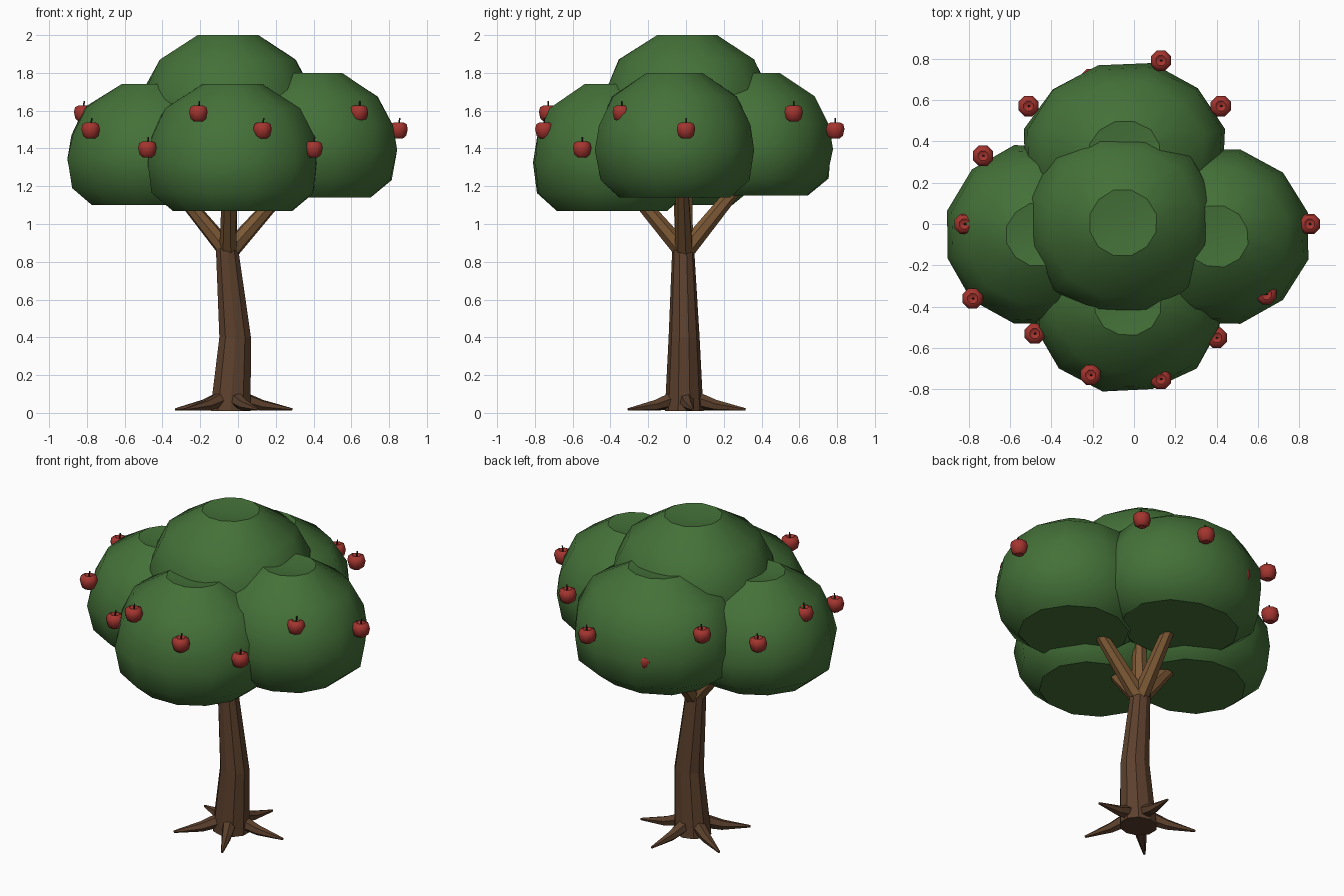
import bpy, bmesh, math, random
from mathutils import Vector

if "Cube" in bpy.data.objects:
    bpy.data.objects.remove(bpy.data.objects["Cube"])

random.seed(4)


def material(name, rgb):
    m = bpy.data.materials.new(name)
    m.diffuse_color = (*rgb, 1)
    m.use_nodes = True
    m.node_tree.nodes["Principled BSDF"].inputs["Base Color"].default_value = m.diffuse_color
    return m


LEAF = material("leaf green", (0.058, 0.165, 0.040))
BARK = material("bark brown", (0.108, 0.052, 0.026))
BRANCH = material("light wood", (0.205, 0.100, 0.036))
APPLE = material("apple red", (0.37, 0.035, 0.028))
STEM = material("stem brown", (0.04, 0.02, 0.01))


def loft(name, rings, sides, mat, smooth=False, wobble=0.0, dip=None):
    """Skin elliptical rings (centre, axis u, axis v) and close both ends."""
    bm = bmesh.new()
    rows = []
    for c, u, v in rings:
        row = []
        for i in range(sides):
            a = math.tau * (i + 0.5) / sides
            k = 1 + random.uniform(-wobble, wobble)
            row.append(bm.verts.new(c + u * math.cos(a) * k + v * math.sin(a) * k))
        rows.append(row)
    for lo, hi in zip(rows, rows[1:]):
        for i in range(sides):
            j = (i + 1) % sides
            bm.faces.new((lo[i], lo[j], hi[j], hi[i]))
    bm.faces.new(rows[0][::-1])
    if dip is None:
        bm.faces.new(rows[-1])
    else:
        tip = bm.verts.new(rings[-1][0] - Vector((0, 0, dip)))
        for i in range(sides):
            bm.faces.new((rows[-1][i], rows[-1][(i + 1) % sides], tip))
    bmesh.ops.recalc_face_normals(bm, faces=bm.faces[:])
    # Smooth sides with crisp rims at the bottom and the top cap
    for f in bm.faces:
        f.smooth = smooth
    for row in (rows[0], rows[-1]):
        for i in range(sides):
            bm.edges.get((row[i], row[(i + 1) % sides])).smooth = False
    me = bpy.data.meshes.new(name)
    bm.to_mesh(me)
    bm.free()
    me.materials.append(mat)
    ob = bpy.data.objects.new(name, me)
    bpy.context.collection.objects.link(ob)
    return ob


def flat_ring(x, y, z, rx, ry=None):
    return Vector((x, y, z)), Vector((rx, 0, 0)), Vector((0, ry or rx, 0))


def limb(name, points, radii, sides, mat):
    """Tapered limb whose rings stand square to its direction."""
    pts = [Vector(p) for p in points]
    d = (pts[-1] - pts[0]).normalized()
    u = d.orthogonal().normalized()
    v = d.cross(u)
    return loft(name, [(p, u * r, v * r) for p, r in zip(pts, radii)], sides, mat)


# Trunk with a slight bend
loft("trunk", [flat_ring(-0.04, -0.01, 0.01, 0.112, 0.102),
               flat_ring(-0.015, -0.01, 0.40, 0.088, 0.082),
               flat_ring(-0.058, -0.015, 0.87, 0.062, 0.058)], 10, BARK)

# Roots spread evenly around the base
for i in range(5):
    a = math.radians(8 + 72 * i)
    c, s = math.cos(a), math.sin(a)
    limb(f"root_{i + 1}",
         [(-0.04 + c * r, -0.01 + s * r, z) for r, z in ((0.06, 0.075), (0.17, 0.04), (0.33, 0.018))],
         (0.042, 0.03, 0.007), 6, BARK)

# Branches fanning out into the crown
fork = Vector((-0.05, -0.01, 0.85))
for i, tip in enumerate([(0.27, -0.02, 1.21), (-0.33, -0.03, 1.19), (-0.05, -0.30, 1.19),
                         (-0.04, 0.30, 1.23), (-0.04, 0.0, 1.36)]):
    limb(f"branch_{i + 1}", [fork, tip], (0.05, 0.034), 7, BRANCH)

# Leaf clumps: x, y, bottom, top, radius x, radius y
CLUMPS = {
    "front_leaves": (-0.03, -0.39, 1.07, 1.74, 0.465, 0.43),
    "right_leaves": (0.395, -0.06, 1.14, 1.80, 0.455, 0.43),
    "left_leaves": (-0.46, -0.05, 1.10, 1.74, 0.455, 0.44),
    "back_leaves": (-0.045, 0.345, 1.15, 1.80, 0.50, 0.44),
    "top_leaves": (-0.055, 0.005, 1.32, 2.00, 0.475, 0.465),
}
PROFILE = [(0.70, 0), (0.95, 0.14), (1.0, 0.38), (0.96, 0.58), (0.79, 0.81), (0.35, 1.0)]
for name, (x, y, z0, z1, rx, ry) in CLUMPS.items():
    rings = [flat_ring(x, y, z0 + (z1 - z0) * h, rx * r, ry * r) for r, h in PROFILE]
    loft(name, rings, 12, LEAF, smooth=True, wobble=0.02, dip=0.02)

# Apples around the crown, cycling through three heights
SPOTS = [(-0.82, 0), (-0.78, -0.36), (-0.48, -0.53), (-0.21, -0.73), (0.13, -0.75),
         (0.40, -0.55), (0.64, -0.34), (0.85, 0), (0.51, 0.28), (0.42, 0.57),
         (0.13, 0.79), (-0.21, 0.70), (-0.51, 0.57), (-0.73, 0.33)]
FRUIT = [(0.024, -0.043), (0.044, -0.028), (0.053, 0.008), (0.046, 0.034), (0.026, 0.043)]
for i, (x, y) in enumerate(SPOTS):
    z = (1.585, 1.495, 1.395)[i % 3]
    loft(f"apple_{i + 1}", [flat_ring(x, y, z + h, r) for r, h in FRUIT], 8, APPLE,
         smooth=True, dip=0.02)
    limb(f"apple_stem_{i + 1}", [(x, y, z + 0.02), (x + 0.006, y, z + 0.066)],
         (0.005, 0.004), 5, STEM)
